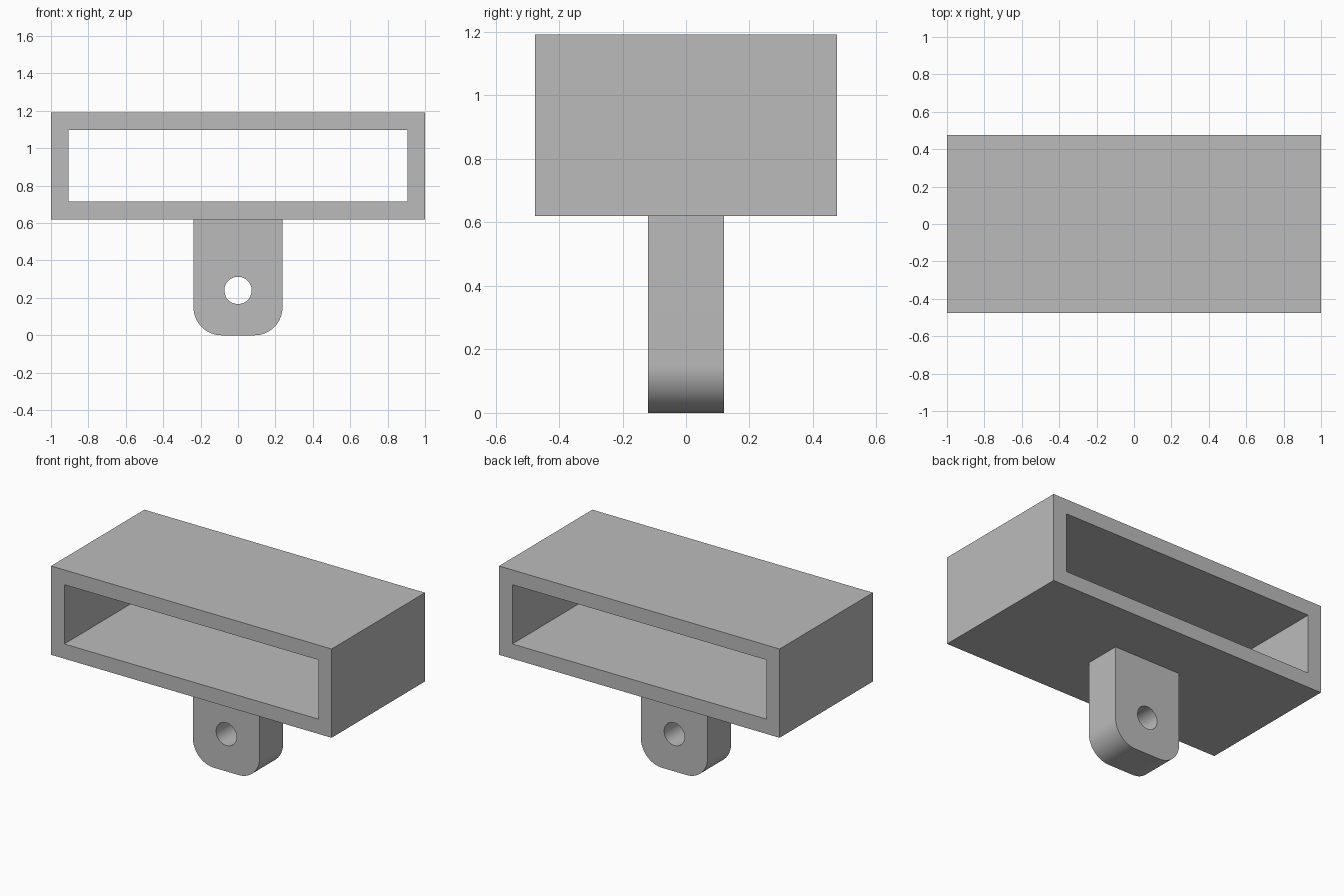
import bpy
import bmesh
from math import cos, sin, pi, radians
from mathutils import Matrix

HALF_W, HALF_D = 1.0, 0.475
SLEEVE_BOTTOM, SLEEVE_TOP, WALL = 0.62, 1.192, 0.095
TAB_HALF_W, TAB_HALF_D, TAB_RADIUS = 0.238, 0.119, 0.15
HOLE_Z, HOLE_RADIUS = 0.24, 0.073

cube = bpy.data.objects.get("Cube")
if cube:
    bpy.data.objects.remove(cube, do_unlink=True)

grey = bpy.data.materials.new("light grey")
grey.use_nodes = True
colour = (0.5, 0.5, 0.5, 1)
grey.diffuse_color = colour
grey.node_tree.nodes["Principled BSDF"].inputs["Base Color"].default_value = colour


def arc(cx, cz, radius, start, end, steps):
    angles = [start + (end - start) * i / steps for i in range(steps + 1)]
    return [(cx + radius * cos(a), cz + radius * sin(a)) for a in angles]


def rectangle(half_w, bottom, top):
    return [(-half_w, bottom), (half_w, bottom), (half_w, top), (-half_w, top)]


def extruded_profile(name, loops, half_depth):
    """Fill an outline with holes in the XZ plane and extrude it along Y."""
    curve = bpy.data.curves.new(name, "CURVE")
    curve.dimensions = "2D"
    curve.fill_mode = "BOTH"
    curve.extrude = half_depth
    for points in loops:
        spline = curve.splines.new("POLY")
        spline.points.add(len(points) - 1)
        for point, (x, z) in zip(spline.points, points):
            point.co = (x, z, 0, 1)
        spline.use_cyclic_u = True
    obj = bpy.data.objects.new(name, curve)
    bpy.context.collection.objects.link(obj)
    bpy.ops.object.select_all(action="DESELECT")
    obj.select_set(True)
    bpy.context.view_layer.objects.active = obj
    bpy.ops.object.convert(target="MESH")
    obj = bpy.context.object

    # Weld the caps to the sides, stand the profile upright
    bm = bmesh.new()
    bm.from_mesh(obj.data)
    bmesh.ops.remove_doubles(bm, verts=bm.verts, dist=0.0001)
    bm.transform(Matrix.Rotation(pi / 2, 4, "X"))
    bmesh.ops.recalc_face_normals(bm, faces=bm.faces)
    bm.to_mesh(obj.data)
    bm.free()
    obj.data.materials.clear()
    obj.data.materials.append(grey)
    bpy.ops.object.shade_smooth_by_angle(angle=radians(30))
    return obj


# Rectangular sleeve, open at front and back
extruded_profile("sleeve", [
    rectangle(HALF_W, SLEEVE_BOTTOM, SLEEVE_TOP),
    rectangle(HALF_W - WALL, SLEEVE_BOTTOM + WALL, SLEEVE_TOP - WALL),
], HALF_D)

# Mounting tab with rounded lower corners and a bolt hole
corner = TAB_HALF_W - TAB_RADIUS
outline = [(TAB_HALF_W, SLEEVE_BOTTOM), (-TAB_HALF_W, SLEEVE_BOTTOM)]
outline += arc(-corner, TAB_RADIUS, TAB_RADIUS, pi, 1.5 * pi, 16)
outline += arc(corner, TAB_RADIUS, TAB_RADIUS, 1.5 * pi, 2 * pi, 16)
hole = arc(0, HOLE_Z, HOLE_RADIUS, 0, 2 * pi, 48)[:-1]
extruded_profile("mounting_tab", [outline, hole], TAB_HALF_D)
